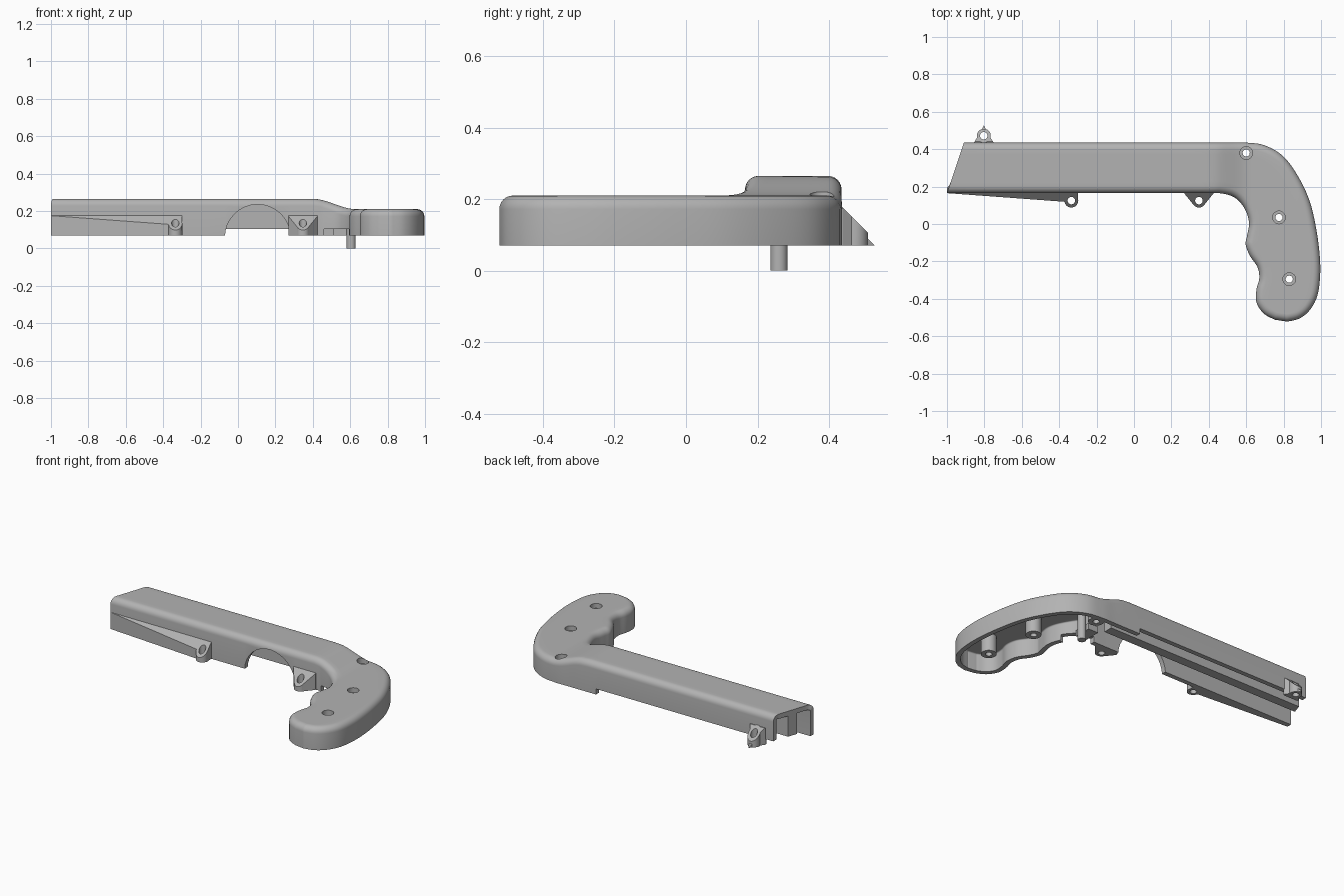
import bpy, bmesh, math
from mathutils import Vector, Matrix

cube = bpy.data.objects.get("Cube")
if cube:
    bpy.data.objects.remove(cube)

BASE, WALL, ROUND = 0.07, 0.03, 0.038

grey = bpy.data.materials.new("plain grey")
grey.use_nodes = True
grey.diffuse_color = (0.45, 0.45, 0.45, 1)
grey.node_tree.nodes["Principled BSDF"].inputs["Base Color"].default_value = grey.diffuse_color


def make_object(name, bm):
    mesh = bpy.data.meshes.new(name)
    bm.to_mesh(mesh)
    bm.free()
    mesh.materials.append(grey)
    ob = bpy.data.objects.new(name, mesh)
    bpy.context.collection.objects.link(ob)
    return ob


def activate(ob):
    bpy.ops.object.select_all(action='DESELECT')
    ob.select_set(True)
    bpy.context.view_layer.objects.active = ob


def apply_modifier(ob, mod):
    activate(ob)
    bpy.ops.object.modifier_apply(modifier=mod.name)


def cut(ob, *cutters):
    for c in cutters:
        mod = ob.modifiers.new("cut", 'BOOLEAN')
        mod.operation, mod.solver, mod.object = 'DIFFERENCE', 'EXACT', c
        apply_modifier(ob, mod)
        bpy.data.objects.remove(c)


def chop(bm, point, normal):
    """Slice away everything on the normal side of a plane and cap it."""
    geom = bm.verts[:] + bm.edges[:] + bm.faces[:]
    res = bmesh.ops.bisect_plane(bm, geom=geom, plane_co=point, plane_no=normal, clear_outer=True)
    edges = [e for e in res["geom_cut"] if isinstance(e, bmesh.types.BMEdge)]
    bmesh.ops.edgeloop_fill(bm, edges=edges)
    bmesh.ops.recalc_face_normals(bm, faces=bm.faces)


def prism(name, pts, z0, z1, plane=None):
    bm = bmesh.new()
    face = bm.faces.new([bm.verts.new((x, y, z0)) for x, y in pts])
    ext = bmesh.ops.extrude_face_region(bm, geom=[face])
    bmesh.ops.translate(bm, vec=(0, 0, z1 - z0),
                        verts=[v for v in ext["geom"] if isinstance(v, bmesh.types.BMVert)])
    bmesh.ops.recalc_face_normals(bm, faces=bm.faces)
    if plane:
        chop(bm, *plane)
    return make_object(name, bm)


def box(name, x0, x1, y0, y1, z0, z1):
    return prism(name, [(x0, y0), (x1, y0), (x1, y1), (x0, y1)], z0, z1)


def cylinder(name, x, y, r, z0, z1, plane=None):
    pts = [(x + r * math.cos(a * math.tau / 32), y + r * math.sin(a * math.tau / 32)) for a in range(32)]
    return prism(name, pts, z0, z1, plane)


def smooth(ob):
    activate(ob)
    bpy.ops.object.shade_smooth_by_angle(angle=math.radians(35))


def height(p):
    """Top surface: high over the barrel, easing down to the grip."""
    u = max((p.x - 0.4) / 0.23, (0.165 - p.y) / 0.06)
    u = min(max(u, 0), 1)
    return 0.265 - 0.055 * u * u * (3 - 2 * u)


def spline(pts, steps):
    out = []
    for i in range(len(pts) - 1):
        a, b, c, d = (pts[min(max(i + k, 0), len(pts) - 1)] for k in (-1, 0, 1, 2))
        for s in range(steps):
            t = s / steps
            out.append(0.5 * (2 * b + (c - a) * t + (2 * a - 5 * b + 4 * c - d) * t * t
                              + (3 * b - a - 3 * c + d) * t ** 3))
    return out + [pts[-1]]


# Body outline as matching stations along the back edge and the front edge
back = [(-.91, .435), (-.2, .435), (.38, .435), (.5, .435), (.6, .435), (.7, .42), (.8, .36), (.88, .25),
        (.94, .12), (.975, -.03), (.993, -.17), (.995, -.28), (.98, -.385), (.94, -.46), (.885, -.505), (.82, -.522)]
front = [(-1, .165), (-.2, .165), (.36, .165), (.47, .163), (.54, .14), (.59, .085), (.615, .01), (.605, -.06),
         (.597, -.11), (.62, -.17), (.66, -.23), (.67, -.29), (.655, -.35), (.655, -.42), (.695, -.48), (.755, -.512)]
back = spline([Vector(p) for p in back], 5)
front = spline([Vector(p) for p in front], 5)
N, M = len(back), 8
tip = [back[-1].lerp(front[-1], j / M) for j in range(1, M)]
outline = back + tip + front[::-1]

# Inward direction at each outline point; the muzzle ends slide along the slanted mouth
inward = []
for i in range(len(outline)):
    t = (outline[min(i + 1, len(outline) - 1)] - outline[max(i - 1, 0)]).normalized()
    inward.append(Vector((t.y, -t.x)))
inward[0], inward[-1] = Vector((-1 / 3, -1)), Vector((1 / 3, 1))

# Rounded outer skin, then thickened to a shell open at the bottom and the muzzle
bm = bmesh.new()
inset = [p + n * ROUND for p, n in zip(outline, inward)]
rings = [[bm.verts.new((*p, BASE)) for p in outline]]
for k in range(7):
    a = k / 6 * math.pi / 2
    off, drop = ROUND * (1 - math.cos(a)), ROUND * (1 - math.sin(a))
    rings.append([bm.verts.new((*(p + n * off), height(q) - drop))
                  for p, n, q in zip(outline, inward, inset)])
for lo, hi in zip(rings, rings[1:]):
    for i in range(len(outline) - 1):
        bm.faces.new((lo[i], lo[i + 1], hi[i + 1], hi[i]))
top, rows = rings[-1], []
for i in range(N - 1):
    a, b = inset[i], inset[-1 - i]
    mids = [a.lerp(b, j / M) for j in range(1, M)]
    rows.append([top[i]] + [bm.verts.new((*p, height(p))) for p in mids] + [top[-1 - i]])
rows.append(top[N - 1:N + M])
for r0, r1 in zip(rows, rows[1:]):
    for j in range(M):
        bm.faces.new((r0[j], r0[j + 1], r1[j + 1], r1[j]))
bmesh.ops.recalc_face_normals(bm, faces=bm.faces)
bm.normal_update()
bm.faces.ensure_lookup_table()
if bm.faces[-1].normal.z < 0:
    bmesh.ops.reverse_faces(bm, faces=bm.faces)
body = make_object("body_shell", bm)
solid = body.modifiers.new("wall", 'SOLIDIFY')
solid.thickness, solid.offset = WALL, -1
apply_modifier(body, solid)

# Arched opening in the front wall, recessed back lip, trigger slot
arch = cylinder("arch_cutter", 0, 0, 0.175, -0.05, 0.05)
arch.data.transform(Matrix.Translation((0.105, 0.16, 0.06)) @ Matrix.Rotation(math.pi / 2, 4, 'X'))
cut(body, arch,
    box("lip_cutter", -1.1, 0.32, 0.38, 0.5, 0, 0.105),
    box("slot_cutter", 0.46, 0.62, 0.08, 0.2, 0, 0.105))

# Screw pillars inside the shell with counterbored through holes
for i, (x, y) in enumerate([(.6, .38), (.775, .035), (.83, -.295)]):
    z = height(Vector((x, y)))
    pillar = cylinder(f"screw_pillar_{i + 1}", x, y, 0.045, BASE, z - 0.016)
    for ob in (body, pillar):
        cut(ob, cylinder("bore", x, y, 0.019, 0, 0.4), cylinder("counterbore", x, y, 0.034, z - 0.03, 0.4))
    smooth(pillar)
smooth(body)

# Lengthwise rib, locating post and trigger bracket
prism("centre_rib", [(-.963, .275), (-.943, .335), (.45, .335), (.45, .275)], 0.105, 0.245)
smooth(cylinder("locating_post", 0.605, 0.26, 0.024, 0, 0.2))
box("trigger_bracket", 0.51, 0.58, 0.18, 0.29, BASE, 0.11)
box("trigger_bracket_stem", 0.53, 0.56, 0.2, 0.27, 0.1, 0.21)

# Outside lugs, their tops sloping away from the wall at 45 degrees
front_slope = (Vector((0, .165, .175)), Vector((0, -1, 1)))
back_slope = (Vector((0, .435, .18)), Vector((0, 1, 1)))
lugs = [("front_lug", -.335, .125, front_slope), ("middle_lug", .347, .125, front_slope),
        ("back_lug", -.803, .472, back_slope)]
webs = {"front_lug": [(-1, .165), (-.36, .118), (-.3, .125), (-.3, .175), (-.97, .175)],
        "middle_lug": [(.27, .175), (.27, .162), (.32, .1), (.374, .1), (.424, .162), (.424, .175)],
        "back_lug": [(-.855, .425), (-.855, .437), (-.83, .475), (-.776, .475), (-.751, .437), (-.751, .425)]}
for name, x, y, slope in lugs:
    lug = cylinder(name, x, y, 0.037, BASE, 0.19, slope)
    web = prism(name + "_web", webs[name], BASE, 0.175, slope)
    for ob in (lug, web):
        cut(ob, cylinder("bore", x, y, 0.02, 0, 0.4))
    smooth(lug)
prism("back_lug_fin", [(-.817, .5), (-.789, .5), (-.803, .528)], BASE, 0.12,
      (Vector((0, .528, BASE)), Vector((0, 1, 1))))
